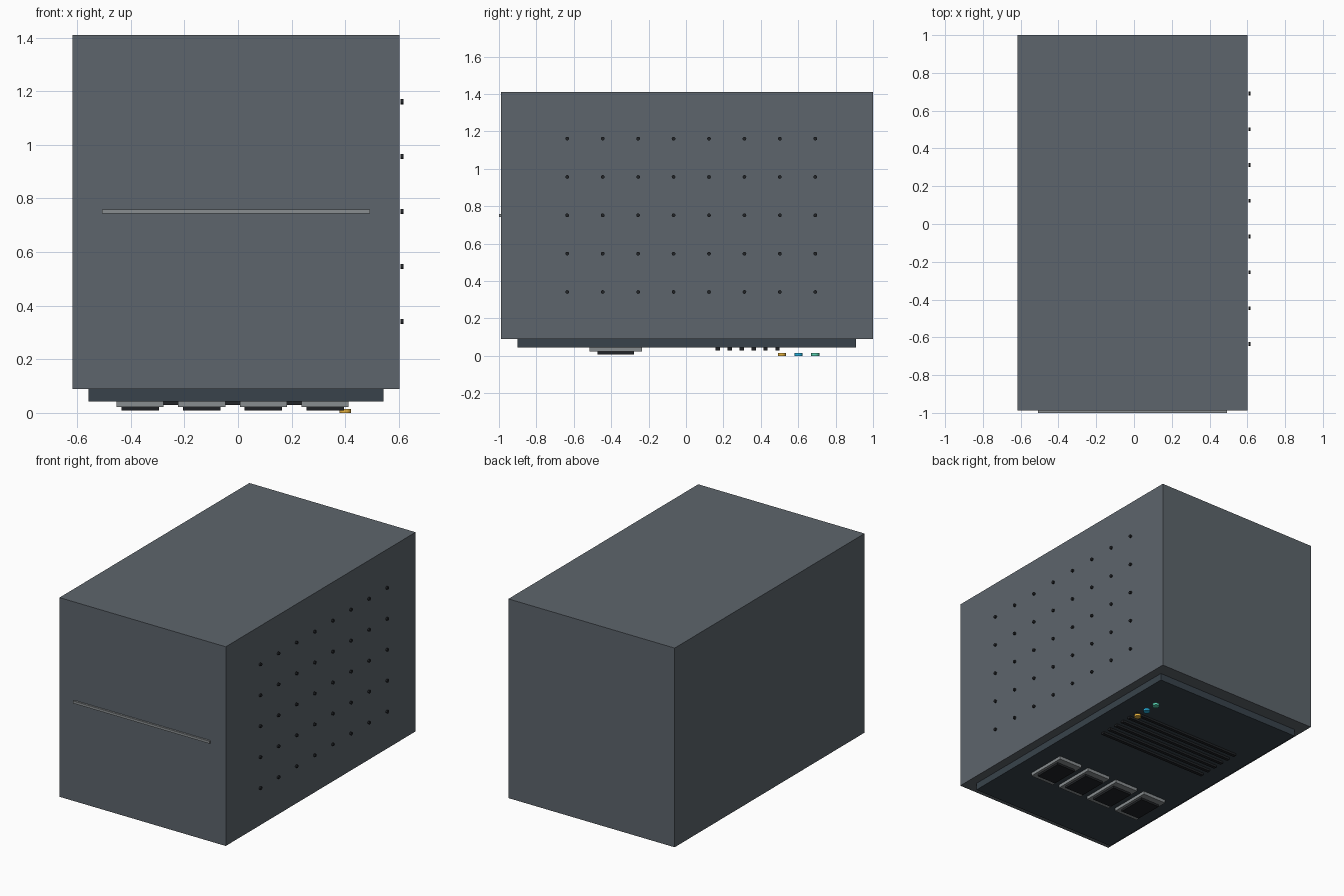
import bpy
import math

if "Cube" in bpy.data.objects:
    bpy.data.objects.remove(bpy.data.objects["Cube"])


def material(name, r, g, b):
    m = bpy.data.materials.new(name)
    m.diffuse_color = (r, g, b, 1)
    m.use_nodes = True
    m.node_tree.nodes["Principled BSDF"].inputs["Base Color"].default_value = m.diffuse_color
    return m


BODY = material("body_grey", 0.11, 0.13, 0.15)
DARK = material("dark_slate", 0.04, 0.055, 0.07)
BLACK = material("black", 0.015, 0.017, 0.02)
TRIM = material("trim_grey", 0.25, 0.27, 0.28)
AMBER = material("amber", 0.8, 0.45, 0.05)
BLUE = material("blue", 0.02, 0.45, 0.75)
GREEN = material("green", 0.1, 0.65, 0.45)


def box(name, x, y, z, mat):
    """Box from (min, max) ranges on each axis."""
    bpy.ops.mesh.primitive_cube_add(
        size=1, location=[(a + b) / 2 for a, b in (x, y, z)])
    ob = bpy.context.object
    ob.name = name
    ob.scale = [b - a for a, b in (x, y, z)]
    bpy.ops.object.transform_apply(location=False, rotation=False, scale=True)
    ob.data.materials.append(mat)
    return ob


def disc(name, loc, radius, depth, mat, rot=(0, 0, 0), sides=16):
    bpy.ops.mesh.primitive_cylinder_add(
        vertices=sides, radius=radius, depth=depth, location=loc, rotation=rot)
    ob = bpy.context.object
    ob.name = name
    ob.data.materials.append(mat)
    bpy.ops.object.shade_smooth_by_angle()
    return ob


# Main casing, connection panel underneath, front trim strip
box("casing", (-0.617, 0.602), (-0.988, 1.0), (0.09, 1.41), BODY)
box("bottom_panel", (-0.558, 0.542), (-0.90, 0.91), (0.043, 0.09), DARK)
box("front_strip", (-0.508, 0.492), (-1.0, -0.988), (0.743, 0.759), TRIM)

# Four sockets: grey surround with a dark block on it
for i in range(4):
    cx = -0.365 + 0.23 * i
    box(f"socket_surround_{i}", (cx - 0.088, cx + 0.088),
        (-0.516, -0.234), (0.022, 0.043), TRIM)
    box(f"socket_core_{i}", (cx - 0.07, cx + 0.07),
        (-0.474, -0.278), (0.008, 0.022), BLACK)

# Vent slats
for i in range(6):
    cy = 0.17 + 0.064 * i
    box(f"vent_slat_{i}", (-0.42, 0.40),
        (cy - 0.011, cy + 0.011), (0.029, 0.043), BLACK)

# Indicator lights
for i, mat in enumerate((AMBER, BLUE, GREEN)):
    disc(f"indicator_{i}", (0.40, 0.513 + 0.089 * i, 0.0075),
         0.022, 0.015, mat)

# Grid of side vent dots
for row in range(5):
    for col in range(8):
        disc(f"side_dot_{row}_{col}",
             (0.611, -0.635 + 0.1895 * col, 0.341 + 0.205 * row),
             0.01, 0.011, BLACK, (0, math.pi / 2, 0), 12)
